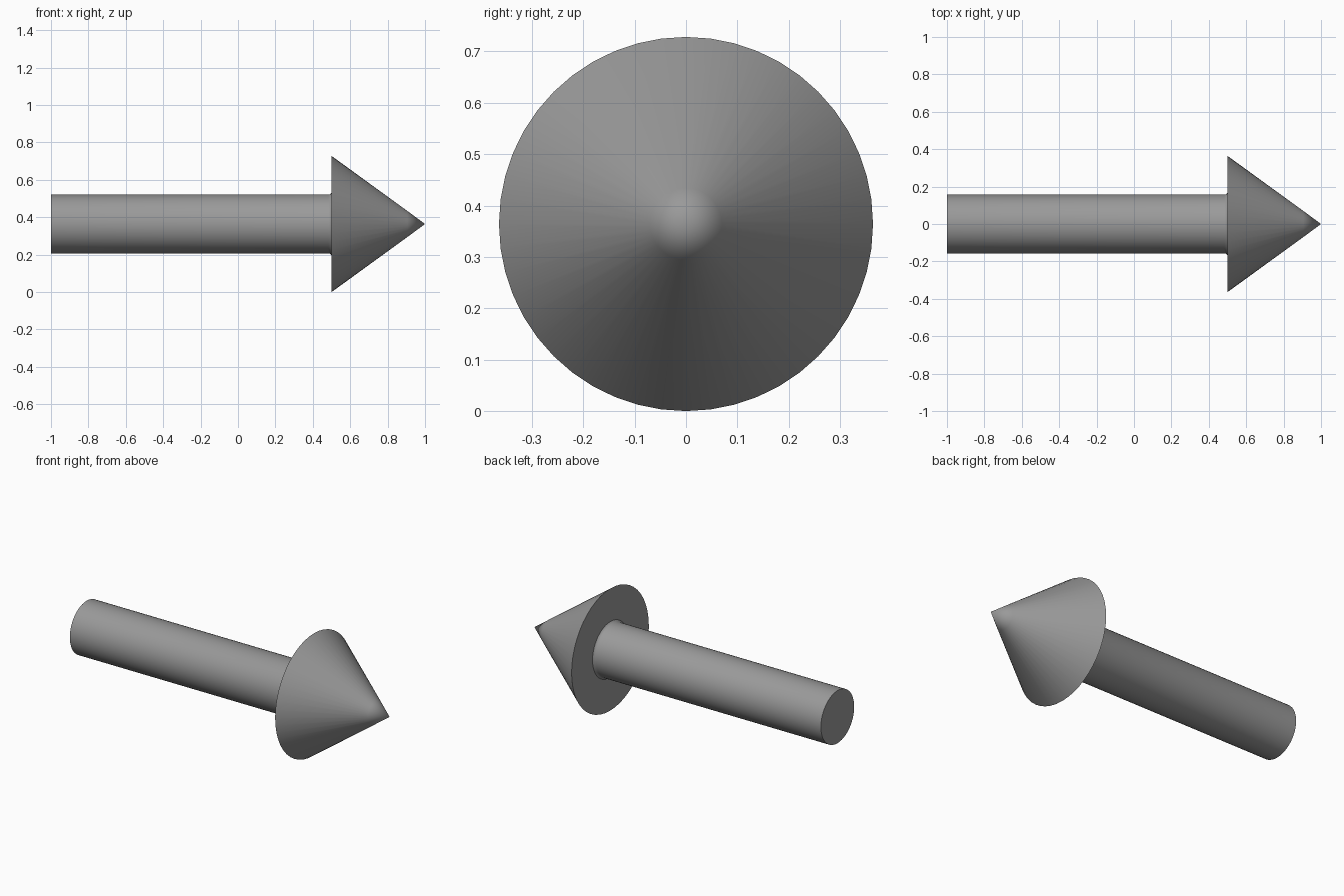
import bpy, bmesh, math

if "Cube" in bpy.data.objects:
    bpy.data.objects.remove(bpy.data.objects["Cube"])

SIDES = 48
HEAD_R = 0.364
SHAFT_R = 0.157


def lathe_x(name, profile, sides, height):
    """Revolve (x, radius) points around the x axis into a closed mesh."""
    bm = bmesh.new()
    verts = [bm.verts.new((x, 0, r)) for x, r in profile]
    edges = [bm.edges.new(pair) for pair in zip(verts, verts[1:])]
    bmesh.ops.spin(bm, geom=verts + edges, cent=(0, 0, 0), axis=(1, 0, 0),
                   angle=math.tau, steps=sides, use_duplicate=False)
    bmesh.ops.remove_doubles(bm, verts=bm.verts, dist=0.0005)
    bmesh.ops.recalc_face_normals(bm, faces=bm.faces)
    bmesh.ops.translate(bm, verts=bm.verts, vec=(0, 0, height))
    mesh = bpy.data.meshes.new(name)
    bm.to_mesh(mesh)
    bm.free()
    obj = bpy.data.objects.new(name, mesh)
    bpy.context.collection.objects.link(obj)
    return obj


# Arrow: flat tail, round shaft, small flare into the head, cone tip
profile = [
    (-1.0, 0.0), (-1.0, SHAFT_R), (0.484, SHAFT_R),
    (0.494, SHAFT_R + 0.003), (0.5, SHAFT_R + 0.01),
    (0.5, HEAD_R), (0.905, 0.070), (1.0, 0.0),
]
arrow = lathe_x("arrow", profile, SIDES, HEAD_R)

# Dark grey finish
dark_grey = bpy.data.materials.new("dark_grey")
dark_grey.diffuse_color = (0.32, 0.32, 0.32, 1)
dark_grey.use_nodes = True
dark_grey.node_tree.nodes["Principled BSDF"].inputs["Base Color"].default_value = dark_grey.diffuse_color
arrow.data.materials.append(dark_grey)

# Smooth round sides, crisp flat ends
bpy.context.view_layer.objects.active = arrow
arrow.select_set(True)
bpy.ops.object.shade_smooth_by_angle(angle=math.radians(35))
